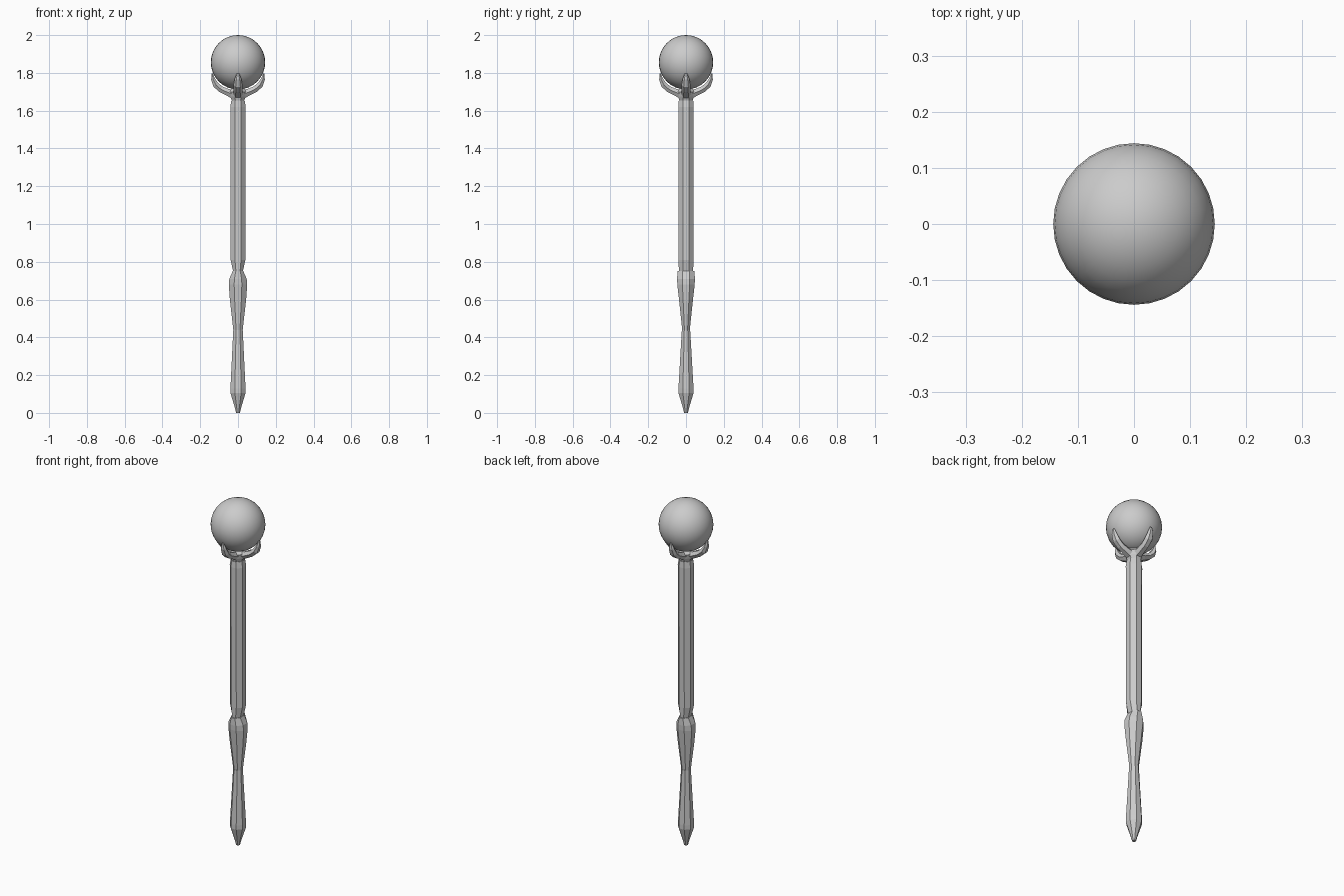
import bpy, bmesh
from math import pi, cos, sin
from mathutils import Vector, Matrix

if "Cube" in bpy.data.objects:
    bpy.data.objects.remove(bpy.data.objects["Cube"])


def skin(name, rings):
    """Join equal-length rings of points into a closed, flat shaded tube."""
    bm = bmesh.new()
    loops = [[bm.verts.new(p) for p in ring] for ring in rings]
    n = len(loops[0])
    for a, b in zip(loops, loops[1:]):
        for i in range(n):
            j = (i + 1) % n
            bm.faces.new((a[i], a[j], b[j], b[i]))
    bm.faces.new(loops[0][::-1])
    bm.faces.new(loops[-1])
    bmesh.ops.recalc_face_normals(bm, faces=bm.faces)
    mesh = bpy.data.meshes.new(name)
    bm.to_mesh(mesh)
    bm.free()
    ob = bpy.data.objects.new(name, mesh)
    bpy.context.collection.objects.link(ob)
    return ob


def octagon_post(name, profile):
    """Eight-sided post from (z, half width x, half width y) rows."""
    k = 1 / cos(pi / 8)
    angles = [pi / 8 + i * pi / 4 for i in range(8)]
    return skin(name, [[(rx * k * cos(t), ry * k * sin(t), z) for t in angles]
                       for z, rx, ry in profile])


# Staff sections, bottom to top
octagon_post("pointed_foot", [(0, .01, .01), (.025, .016, .016), (.105, .04, .04),
                              (.13, .04, .04), (.44, .025, .022)])
octagon_post("grip", [(.44, .025, .02), (.6, .043, .037), (.68, .049, .046),
                      (.71, .046, .047), (.75, .028, .045)])
octagon_post("shaft", [(.75, .026, .038), (.81, .039, .039), (1.62, .041, .041),
                       (1.655, .035, .038)])
octagon_post("collar", [(1.65, .031, .034), (1.675, .041, .041), (1.70, .046, .046),
                        (1.72, .03, .03)])

# Four claws: (radial distance, z, half width, half thickness)
path = [(.015, 1.685, .030, .030), (.055, 1.697, .026, .021),
        (.090, 1.713, .023, .019), (.117, 1.736, .024, .018),
        (.132, 1.767, .018, .012), (.137, 1.797, .007, .004)]
rings = []
for i, (r, z, w, t) in enumerate(path):
    a, b = path[max(i - 1, 0)], path[min(i + 1, len(path) - 1)]
    d = Vector((b[0] - a[0], 0, b[1] - a[1])).normalized()
    normal = Vector((-d.z, 0, d.x))
    rings.append([Vector((r, 0, z)) + normal * t * sin(q) + Vector((0, w * cos(q), 0))
                  for q in [k * pi / 3 for k in range(6)]])
for n in range(4):
    turn = Matrix.Rotation(n * pi / 2, 3, 'Z')
    skin(f"claw_{n + 1}", [[turn @ p for p in ring] for ring in rings])

# Smooth orb
bpy.ops.mesh.primitive_uv_sphere_add(segments=32, ring_count=16, radius=.144,
                                     location=(0, 0, 1.856))
bpy.context.object.name = "orb"
bpy.ops.object.shade_smooth()
